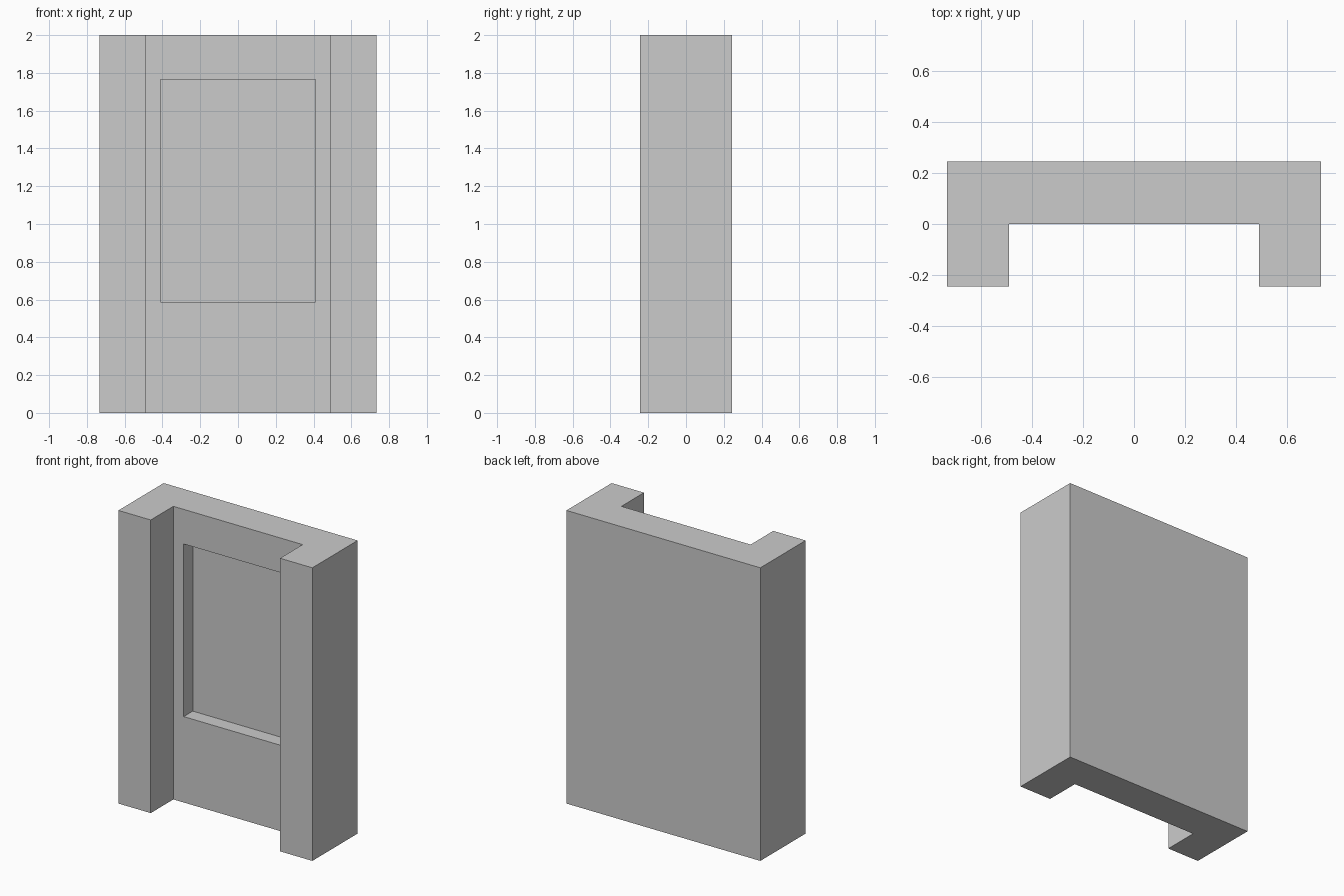
import bpy, bmesh
from mathutils import Vector

if "Cube" in bpy.data.objects:
    bpy.data.objects.remove(bpy.data.objects["Cube"])

W, D, H = 0.732, 0.244, 2.0        # half width, half depth, height
INNER = 0.488                      # half width between the side piers
WIN_X, WIN_Z0, WIN_Z1 = 0.41, 0.586, 1.764
RECESS = 0.098                     # window panel depth

bm = bmesh.new()

# U-shaped plan extruded to full height
plan = [(-W, -D), (-INNER, -D), (-INNER, 0), (INNER, 0),
        (INNER, -D), (W, -D), (W, D), (-W, D)]
base = bm.faces.new([bm.verts.new((x, y, 0)) for x, y in plan])
top = bmesh.ops.extrude_face_region(bm, geom=[base], use_keep_orig=True)["geom"]
bmesh.ops.translate(bm, vec=(0, 0, H),
                    verts=[g for g in top if isinstance(g, bmesh.types.BMVert)])
bmesh.ops.recalc_face_normals(bm, faces=bm.faces)

# Rectangular panel inset into the wall between the piers
wall = next(f for f in bm.faces
            if f.normal.y < -0.9 and abs(f.calc_center_median().y) < 1e-4)
bmesh.ops.inset_individual(bm, faces=[wall], thickness=0.05)
mid = H / 2
for v in wall.verts:
    v.co = Vector((WIN_X if v.co.x > 0 else -WIN_X, 0,
                   WIN_Z1 if v.co.z > mid else WIN_Z0))

# Push the panel back to form its reveal
bmesh.ops.inset_individual(bm, faces=[wall], thickness=0)
for v in wall.verts:
    v.co.y = RECESS
bmesh.ops.recalc_face_normals(bm, faces=bm.faces)

mesh = bpy.data.meshes.new("window_wall")
bm.to_mesh(mesh)
bm.free()
bpy.context.collection.objects.link(bpy.data.objects.new("window_wall", mesh))
